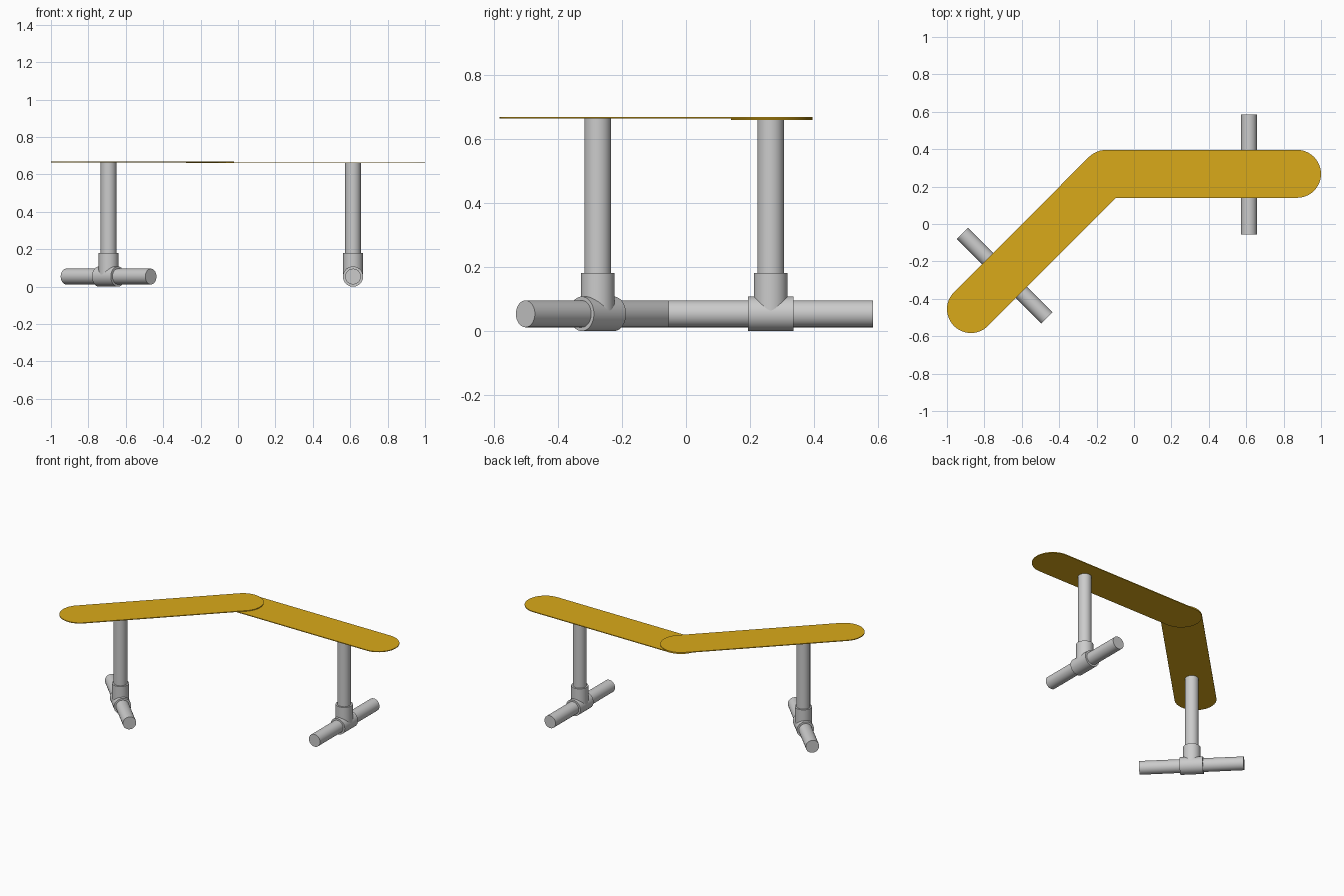
import bpy, bmesh
from math import pi, cos, sin, atan2
from mathutils import Vector

if "Cube" in bpy.data.objects:
    bpy.data.objects.remove(bpy.data.objects["Cube"])

TUBE_R, TEE_R, AXIS_Z = 0.042, 0.054, 0.054
PLANK_R, PLANK_T = 0.128, 0.005

gold = bpy.data.materials.new("yellow_top")
gold.diffuse_color = (0.70, 0.40, 0.01, 1)
gold.use_nodes = True
gold.node_tree.nodes["Principled BSDF"].inputs["Base Color"].default_value = gold.diffuse_color


def tube(name, a, b, r):
    """Smooth solid cylinder from a to b."""
    a, b = Vector(a), Vector(b)
    bpy.ops.mesh.primitive_cylinder_add(vertices=48, radius=r, depth=(b - a).length,
                                        location=(a + b) / 2)
    ob = bpy.context.object
    ob.name = name
    ob.rotation_euler = (b - a).to_track_quat('Z', 'Y').to_euler()
    bpy.ops.object.transform_apply(location=False, rotation=True, scale=False)
    bpy.ops.object.shade_smooth_by_angle()
    return ob


def plank(name, a, b, z):
    """Thin board with round ends centred on a and b."""
    ang = atan2(b[1] - a[1], b[0] - a[0])
    n = 24
    pts = []
    for c, start in ((b, ang - pi / 2), (a, ang + pi / 2)):
        for i in range(n + 1):
            t = start + pi * i / n
            pts.append((c[0] + PLANK_R * cos(t), c[1] + PLANK_R * sin(t), z))
    bm = bmesh.new()
    face = bm.faces.new([bm.verts.new(p) for p in pts])
    ext = bmesh.ops.extrude_face_region(bm, geom=[face])
    top = [v for v in ext["geom"] if isinstance(v, bmesh.types.BMVert)]
    bmesh.ops.translate(bm, verts=top, vec=(0, 0, PLANK_T))
    bmesh.ops.recalc_face_normals(bm, faces=bm.faces[:])
    me = bpy.data.meshes.new(name)
    bm.to_mesh(me)
    bm.free()
    me.materials.append(gold)
    ob = bpy.data.objects.new(name, me)
    bpy.context.collection.objects.link(ob)
    bpy.context.view_layer.objects.active = ob
    bpy.ops.object.select_all(action='DESELECT')
    ob.select_set(True)
    bpy.ops.object.shade_smooth_by_angle()


def leg(side, x, y, angle, top):
    """Upright post in a tee fitting on a horizontal foot tube."""
    c = Vector((x, y, AXIS_Z))
    d = Vector((cos(angle), sin(angle), 0))
    tube(side + "_post", c, (x, y, top), TUBE_R)
    tube(side + "_foot", c - d * 0.32, c + d * 0.32, TUBE_R)
    tube(side + "_tee_sleeve", c - d * 0.071, c + d * 0.071, TEE_R)
    tube(side + "_tee_collar", c, (x, y, 0.181), TEE_R - 0.001)


# Two boards overlapping at the bend, the left one on top
joint = (-0.15, 0.268)
plank("right_board", joint, (0.872, 0.268), 0.660)
plank("left_board", (-0.872, -0.455), joint, 0.665)

# Legs, each foot square to its board
leg("right", 0.615, 0.265, pi / 2, 0.661)
leg("left", -0.692, -0.276, 3 * pi / 4, 0.666)
